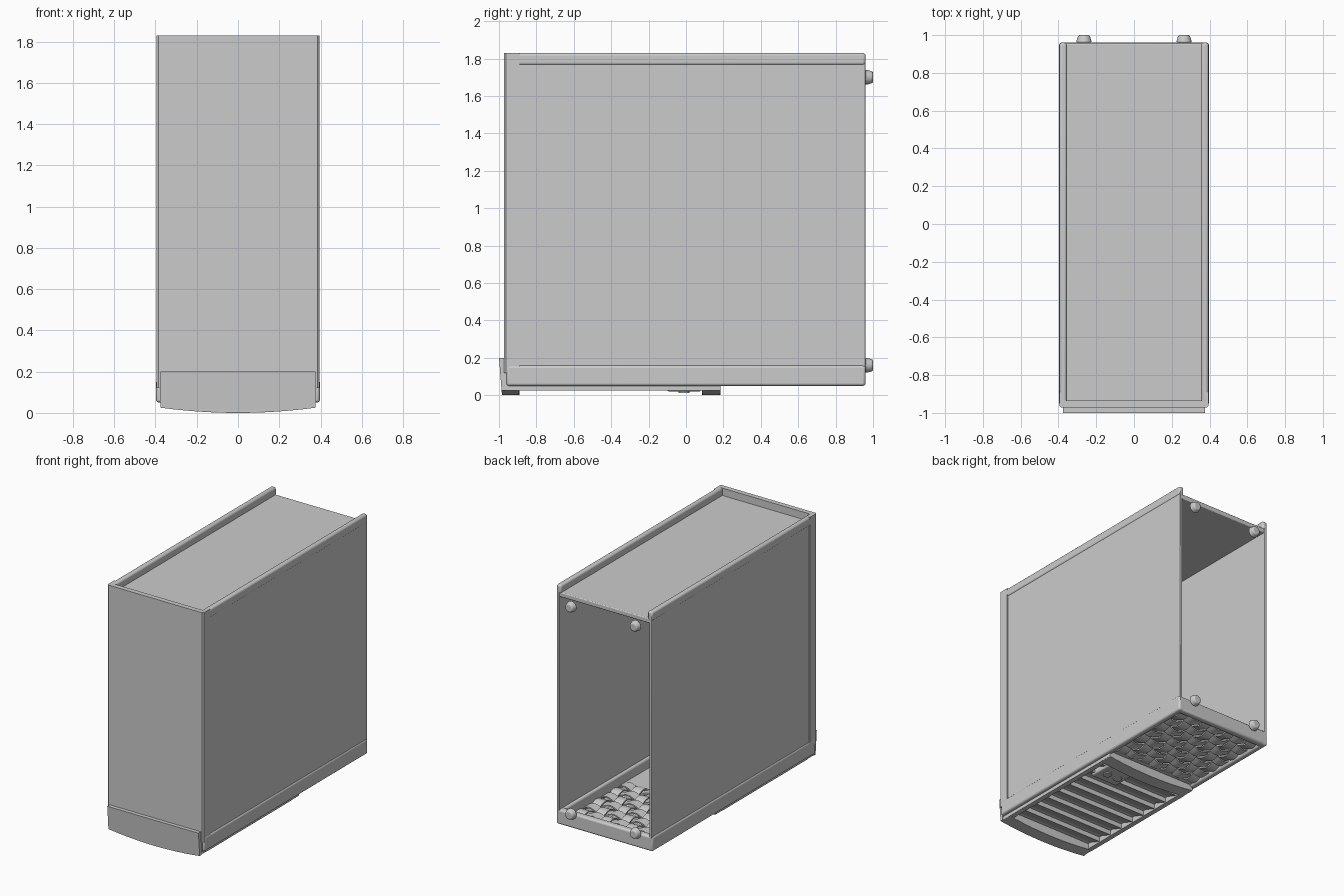
import bpy, bmesh, math
from mathutils import Vector

if "Cube" in bpy.data.objects:
    bpy.data.objects.remove(bpy.data.objects["Cube"], do_unlink=True)

grey = bpy.data.materials.new("satin_grey")
grey.use_nodes = True
COLOUR = (0.6, 0.6, 0.6, 1)
grey.diffuse_color = COLOUR
grey.node_tree.nodes["Principled BSDF"].inputs["Base Color"].default_value = COLOUR


def finish(bm, name, bevel=0.0):
    bmesh.ops.recalc_face_normals(bm, faces=bm.faces)
    mesh = bpy.data.meshes.new(name)
    bm.to_mesh(mesh)
    bm.free()
    mesh.materials.append(grey)
    obj = bpy.data.objects.new(name, mesh)
    bpy.context.collection.objects.link(obj)
    if bevel:
        mod = obj.modifiers.new("rounding", "BEVEL")
        mod.width, mod.segments, mod.limit_method = bevel, 3, "ANGLE"
    bpy.ops.object.select_all(action="DESELECT")
    obj.select_set(True)
    bpy.context.view_layer.objects.active = obj
    bpy.ops.object.shade_smooth_by_angle(angle=math.radians(35))
    return obj


def box(name, low, high, bevel=0.0):
    bm = bmesh.new()
    bmesh.ops.create_cube(bm, size=1)
    low, high = Vector(low), Vector(high)
    for v in bm.verts:
        v.co = (low + high) / 2 + v.co * (high - low)
    return finish(bm, name, bevel)


def prism(name, points, move, bevel=0.0):
    """Extrude a closed outline of 3D points along a vector."""
    bm = bmesh.new()
    face = bm.faces.new([bm.verts.new(p) for p in points])
    out = bmesh.ops.extrude_face_region(bm, geom=[face])
    bmesh.ops.translate(bm, vec=move, verts=[g for g in out["geom"] if isinstance(g, bmesh.types.BMVert)])
    return finish(bm, name, bevel)


def belly(x):
    """Height of the bowed underside across the width."""
    return 0.025 * (x / 0.375) ** 2


def bowed_bar(name, y0, y1, top, half, bevel=0.0):
    steps = 16
    xs = [half * (2 * i / steps - 1) for i in range(steps + 1)]
    outline = [(x, y0, belly(x)) for x in xs] + [(half, y0, top), (-half, y0, top)]
    return prism(name, outline, (0, y1 - y0, 0), bevel)


# Side walls, each with a rolled top rail
for side, s in (("left", 1), ("right", -1)):
    box(side + "_wall", (min(s * .37, s * .39), -.9, .12), (max(s * .37, s * .39), .96, 1.8), .004)
    box(side + "_top_rail", (min(s * .355, s * .395), -.95, 1.765), (max(s * .355, s * .395), .96, 1.83), .014)
    box(side + "_base_rail", (min(s * .35, s * .397), -.96, .05), (max(s * .35, s * .397), .96, .16), .014)

# Front cover wraps round both front corners
wrap = [(-.395, -.89), (-.395, -.962), (-.385, -.972), (.385, -.972), (.395, -.962), (.395, -.89),
        (.375, -.89), (.375, -.935), (-.375, -.935), (-.375, -.89)]
prism("front_cover", [(x, y, .12) for x, y in wrap], (0, 0, 1.71))

# Recessed top, and base frame ends
box("top_panel", (-.375, -.95, 1.74), (.375, .955, 1.775), .006)
box("rear_base_rail", (-.38, .91, .05), (.38, .96, .16), .014)
box("front_base_rail", (-.38, -.965, .05), (.38, -.92, .16))
box("base_floor", (-.36, -.95, .065), (.36, .22, .085))

# Front lip leaning slightly forward, with a bowed lower edge
lip = bowed_bar("front_lip", -1.0, -.965, .2, .375)
for v in lip.data.vertices:
    if v.co.y < -.99:
        v.co.y += .016 * (1 - v.co.z / .2)

# Lower tray: bowed feet, side skirts and louvres
bowed_bar("front_foot", -.985, -.89, .07, .372, .004)
bowed_bar("rear_foot", .085, .185, .07, .372, .004)
for side, s in (("left", 1), ("right", -1)):
    box(side + "_tray_skirt", (min(s * .335, s * .372), -.9, .024), (max(s * .335, s * .372), .1, .07))
for i in range(8):
    y = -.87 + i * .118
    prism("tray_louvre", [(-.34, y, .067), (-.34, y + .1, .067), (-.34, y + .1, .03)], (.68, 0, 0))
box("tray_latch", (.08, -.1, .02), (.3, .08, .067), .01)
for x in (.14, .23):
    bm = bmesh.new()
    bmesh.ops.create_cone(bm, cap_ends=True, segments=20, radius1=.03, radius2=.03, depth=.012)
    bmesh.ops.translate(bm, vec=(x, -.01, .018), verts=bm.verts)
    finish(bm, "latch_button")


# Woven rear grille: wavy ribbons passing over and under each other
def ribbon(name, along_x, index, centre, start, end, crossings):
    bm = bmesh.new()
    rows, steps = [], crossings * 6
    for k in range(steps + 1):
        t = k / steps
        a = start + (end - start) * t
        sign = 1 if (index + along_x) % 2 else -1
        z = .075 + sign * .016 * math.sin(math.pi * t * crossings)
        row = []
        for dz in (-.005, .005):
            for w in (-.036, .036):
                p = (a, centre + w, z + dz) if along_x else (centre + w, a, z + dz)
                row.append(bm.verts.new(p))
        rows.append(row)
    ring = (0, 1, 3, 2)
    for r, q in zip(rows, rows[1:]):
        for i in range(4):
            a, b = ring[i], ring[(i + 1) % 4]
            bm.faces.new((r[a], r[b], q[b], q[a]))
    for r in (rows[0], rows[-1]):
        bm.faces.new([r[i] for i in ring])
    finish(bm, name)


COUNT = 7
for i in range(COUNT):
    f = (i + .5) / COUNT
    ribbon("grille_cross_ribbon", True, i, .2 + .72 * f, -.36, .36, COUNT)
    ribbon("grille_long_ribbon", False, i, -.36 + .72 * f, .2, .92, COUNT)

# Four tapered rear bumpers
for x in (-.265, .265):
    for z in (.16, 1.7):
        bm = bmesh.new()
        bmesh.ops.create_cone(bm, cap_ends=True, segments=24, radius1=.042, radius2=.03, depth=.04)
        for v in bm.verts:
            v.co = (x + v.co.x, .98 + v.co.z, z + v.co.y)
        finish(bm, "rear_bumper", .008)
